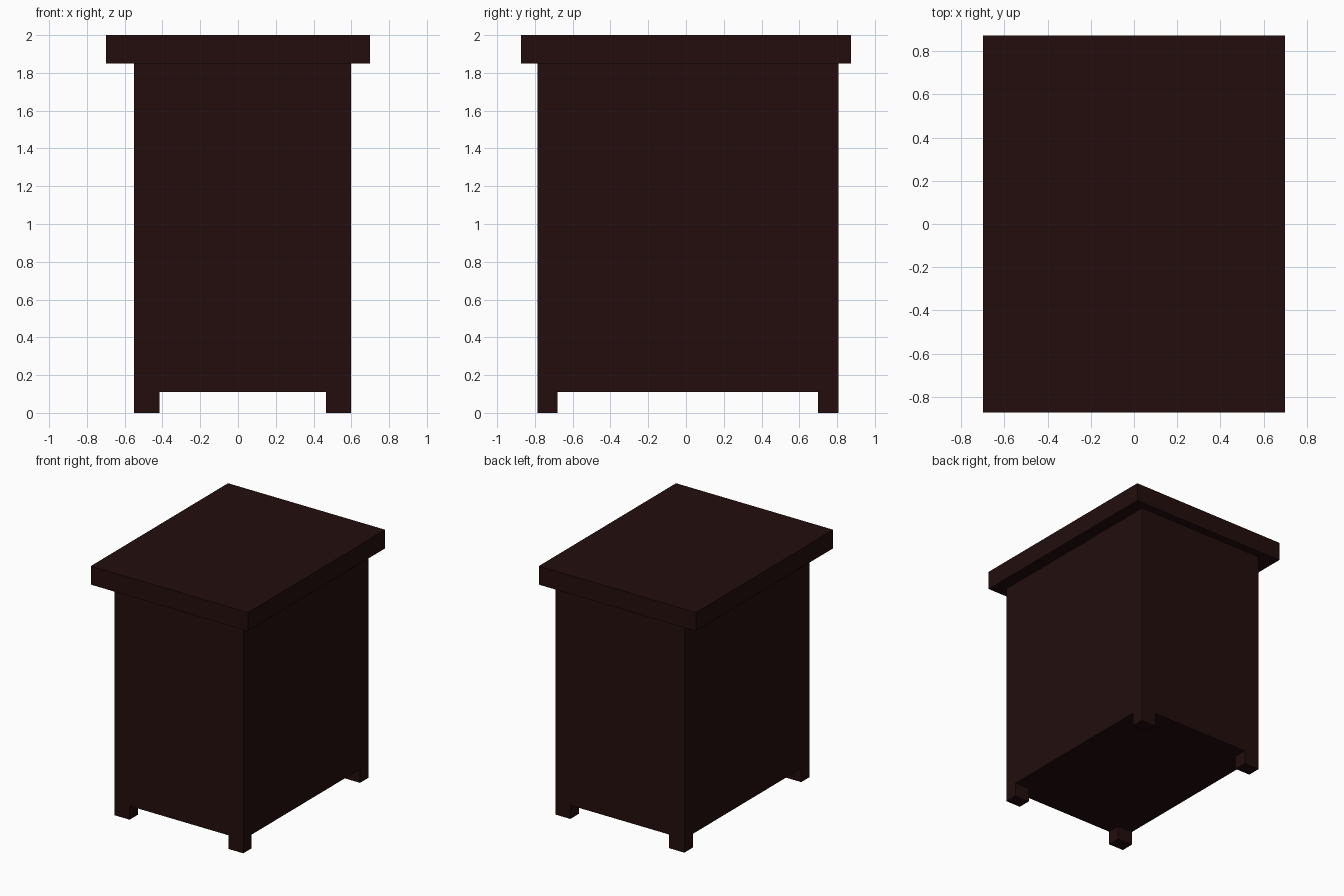
import bpy

if "Cube" in bpy.data.objects:
    bpy.data.objects.remove(bpy.data.objects["Cube"])

# Single dark wood colour
wood = bpy.data.materials.new("dark_brown_wood")
wood.diffuse_color = (0.017, 0.0043, 0.004, 1.0)
wood.use_nodes = True
wood.node_tree.nodes["Principled BSDF"].inputs["Base Color"].default_value = wood.diffuse_color


def box(name, x0, x1, y0, y1, z0, z1):
    bpy.ops.mesh.primitive_cube_add(
        size=1, location=((x0 + x1) / 2, (y0 + y1) / 2, (z0 + z1) / 2))
    ob = bpy.context.object
    ob.name = name
    ob.scale = (x1 - x0, y1 - y0, z1 - z0)
    bpy.ops.object.transform_apply(location=False, rotation=False, scale=True)
    ob.data.materials.append(wood)
    return ob


# Cabinet extents (slightly off-centre under the top)
X0, X1, Y0, Y1 = -0.55, 0.598, -0.787, 0.807
FLOOR, TOP = 0.11, 1.85

# Overhanging top slab
box("table_top", -0.70, 0.70, -0.873, 0.873, TOP, 2.0)

# Cabinet body
box("cabinet_body", X0, X1, Y0, Y1, FLOOR, TOP)

# Four corner feet, flush with the body
for xn, xa, xb in (("left", X0, X0 + 0.135), ("right", X1 - 0.132, X1)):
    for yn, ya, yb in (("front", Y0, Y0 + 0.106), ("back", Y1 - 0.108, Y1)):
        box(f"{yn}_{xn}_foot", xa, xb, ya, yb, 0.0, FLOOR)
